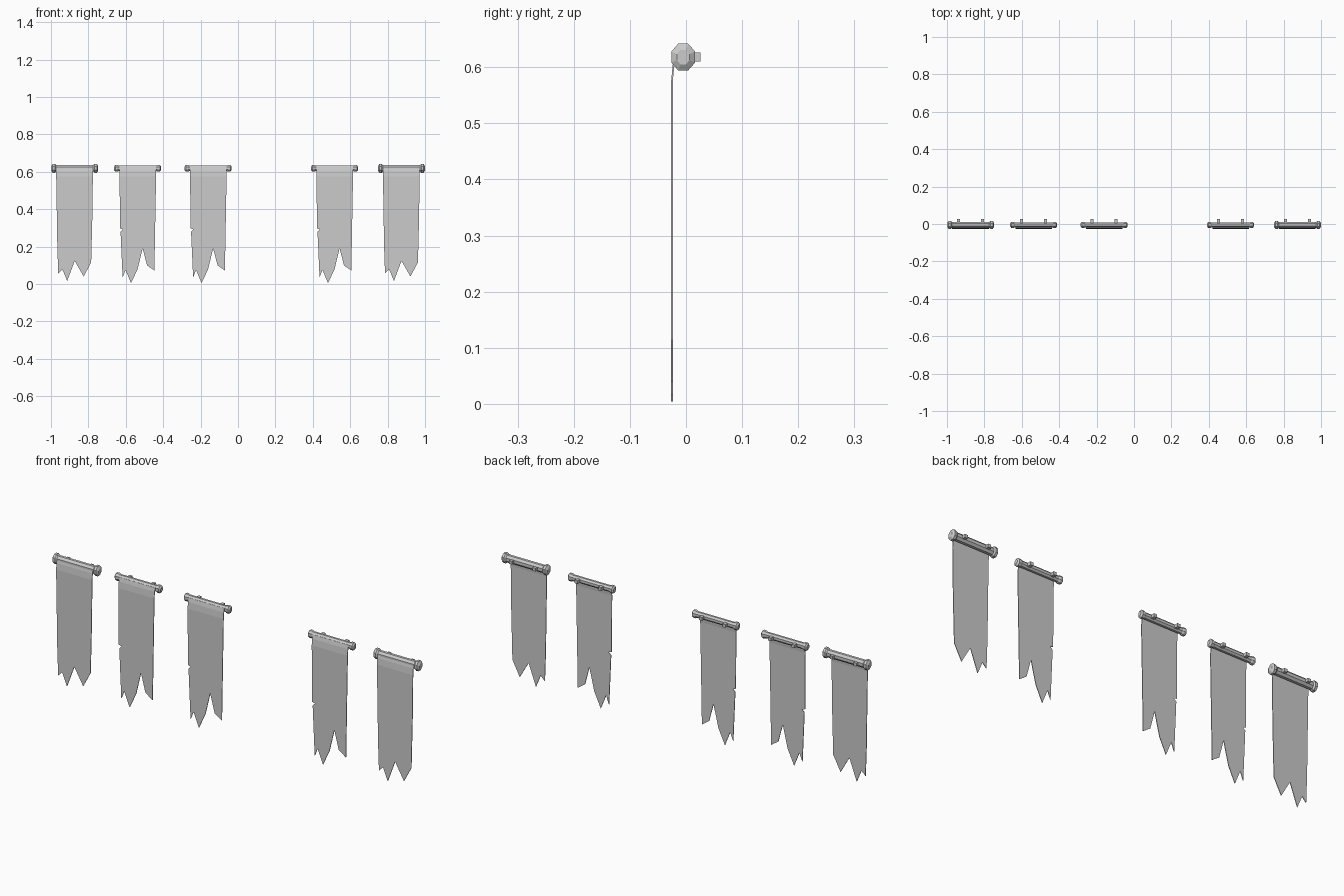
import bpy, bmesh, math

if "Cube" in bpy.data.objects:
    bpy.data.objects.remove(bpy.data.objects["Cube"])

ROD_Y, ROD_Z, FRONT_Y = -0.005, 0.618, -0.0265

def finish(bm, name, x):
    me = bpy.data.meshes.new(name)
    bm.to_mesh(me)
    bm.free()
    ob = bpy.data.objects.new(name, me)
    ob.location.x = x
    bpy.context.collection.objects.link(ob)
    return ob

def rod(name, x, half):
    # eight-sided turned rod with bevelled end knobs, mirrored profile
    profile = half + [(-px, r) for px, r in reversed(half)]
    bm = bmesh.new()
    rings = []
    for px, r in profile:
        R = r / math.cos(math.pi / 8)
        ring = []
        for i in range(8):
            a = math.pi / 8 + i * math.pi / 4
            ring.append(bm.verts.new((px, ROD_Y + 0.88 * R * math.cos(a), ROD_Z + R * math.sin(a))))
        rings.append(ring)
    for a, b in zip(rings, rings[1:]):
        for i in range(8):
            j = (i + 1) % 8
            bm.faces.new((a[i], a[j], b[j], b[i]))
    bm.faces.new(rings[0])
    bm.faces.new(rings[-1])
    bmesh.ops.recalc_face_normals(bm, faces=bm.faces[:])
    finish(bm, name, x)

def pegs(name, x):
    # two square wall pegs behind the rod
    bm = bmesh.new()
    for s in (-1, 1):
        vs = bmesh.ops.create_cube(bm, size=1)["verts"]
        bmesh.ops.scale(bm, vec=(0.016, 0.022, 0.016), verts=vs)
        bmesh.ops.translate(bm, vec=(s * 0.064, 0.0145, ROD_Z), verts=vs)
    finish(bm, name, x)

def cloth(name, x, outline):
    # tattered sheet, with a short strip leaning back onto the rod
    bm = bmesh.new()
    vs = [bm.verts.new((px, FRONT_Y, pz)) for px, pz in outline]
    bm.faces.new(vs)
    l, r = vs[0], vs[-1]
    top = [bm.verts.new((v.co.x, y, z)) for y, z in ((-0.0235, 0.606), (-0.019, 0.625)) for v in (l, r)]
    bm.faces.new((l, r, top[1], top[0]))
    bm.faces.new((top[0], top[1], top[3], top[2]))
    ob = finish(bm, name, x)
    mod = ob.modifiers.new("thickness", 'SOLIDIFY')
    mod.thickness = 0.003
    mod.offset = -1

ROD_THICK = [(-0.125, 0.013), (-0.118, 0.024), (-0.106, 0.024), (-0.099, 0.018)]
ROD_THIN = [(-0.125, 0.010), (-0.119, 0.018), (-0.106, 0.018), (-0.100, 0.0145)]

CLOTH_WIDE = [(-0.099, 0.575), (-0.096, 0.39), (-0.093, 0.2), (-0.088, 0.056), (-0.066, 0.078),
              (-0.040, 0.016), (0.0, 0.123), (0.048, 0.040), (0.088, 0.115), (0.094, 0.35), (0.097, 0.575)]
CLOTH_TORN = [(-0.096, 0.575), (-0.094, 0.297), (-0.078, 0.292), (-0.091, 0.280), (-0.080, 0.035),
              (-0.064, 0.075), (-0.035, 0.004), (0.0, 0.078), (0.027, 0.190), (0.051, 0.099),
              (0.090, 0.072), (0.094, 0.30), (0.099, 0.575)]

# five banners in a row: outer pair wide, inner three torn
for i, (x, wide) in enumerate([(-0.873, True), (-0.537, False), (-0.160, False), (0.516, False), (0.874, True)], 1):
    rod(f"banner_rod_{i}", x, ROD_THICK if wide else ROD_THIN)
    pegs(f"wall_pegs_{i}", x)
    cloth(f"banner_cloth_{i}", x, CLOTH_WIDE if wide else CLOTH_TORN)
